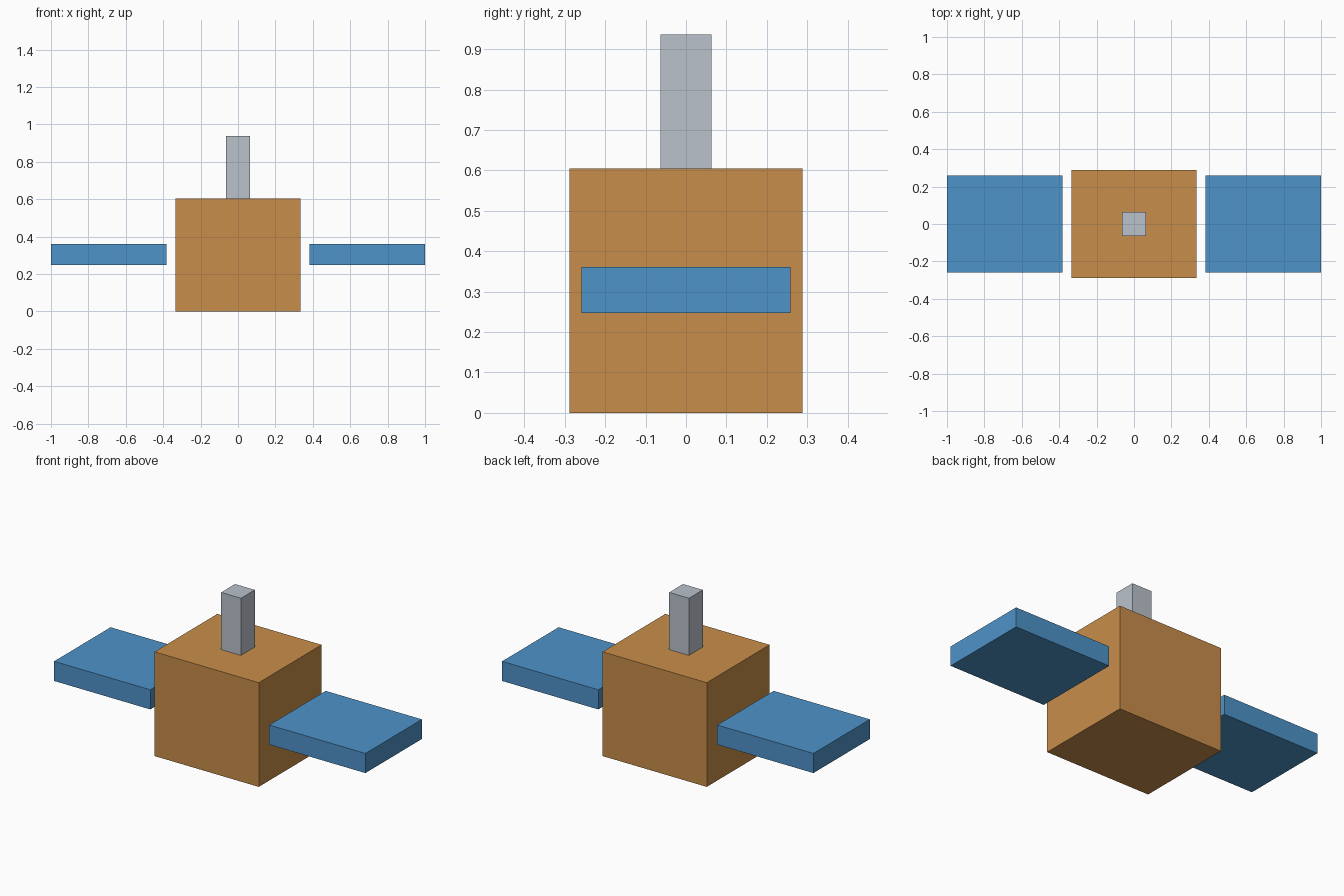
import bpy
import bmesh
from mathutils import Matrix, Vector

cube = bpy.data.objects.get("Cube")
if cube:
    bpy.data.objects.remove(cube, do_unlink=True)


def make_material(name, rgb):
    mat = bpy.data.materials.new(name)
    mat.use_nodes = True
    color = (*rgb, 1.0)
    mat.diffuse_color = color
    mat.node_tree.nodes["Principled BSDF"].inputs["Base Color"].default_value = color
    return mat


def make_box(name, center, size, mat):
    bm = bmesh.new()
    transform = Matrix.Translation(Vector(center)) @ Matrix.Diagonal((*size, 1.0))
    bmesh.ops.create_cube(bm, size=1.0, matrix=transform)
    mesh = bpy.data.meshes.new(name)
    bm.to_mesh(mesh)
    bm.free()
    mesh.materials.append(mat)
    obj = bpy.data.objects.new(name, mesh)
    bpy.context.collection.objects.link(obj)
    return obj


orange = make_material("warm orange", (0.578, 0.270, 0.069))
blue = make_material("panel blue", (0.076, 0.292, 0.584))
grey = make_material("light grey", (0.491, 0.539, 0.597))

# Main body and the post standing on its top
body_height = 0.605
post_height = 0.332
make_box("body", (0, 0, body_height / 2), (0.67, 0.576, body_height), orange)
make_box("post", (0, 0, body_height + post_height / 2), (0.127, 0.127, post_height), grey)

# Side panels, floating clear of the body
for side, sign in (("left", 1), ("right", -1)):
    make_box(side + "_panel", (sign * 0.691, 0, 0.304), (0.618, 0.518, 0.114), blue)
